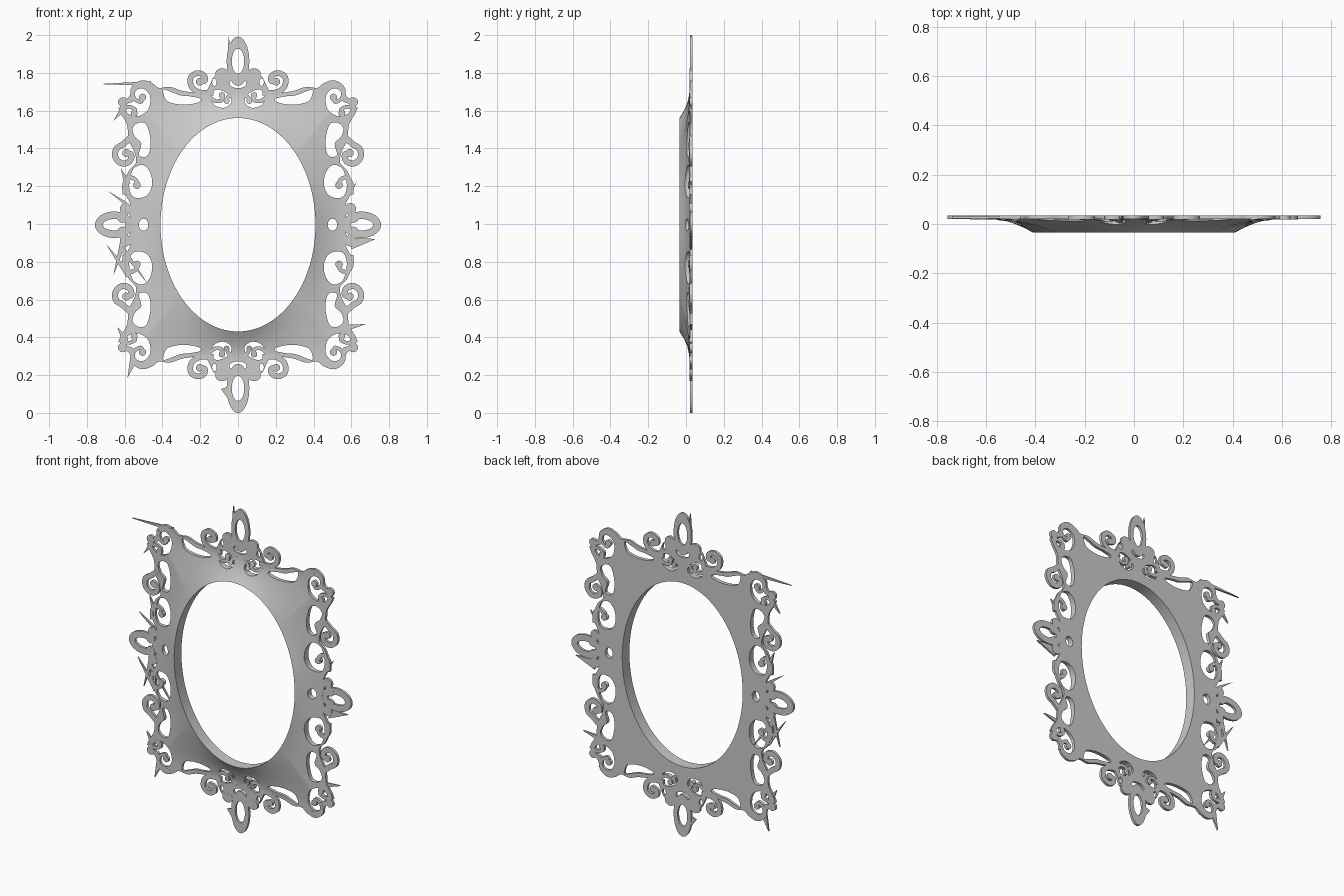
import bpy, bmesh, math
from mathutils import Vector

if "Cube" in bpy.data.objects:
    bpy.data.objects.remove(bpy.data.objects["Cube"], do_unlink=True)

CZ = 0.996                 # height of the frame centre
BACK, RIM, LIP = 0.035, 0.02, -0.035
EA, EB = 0.41, 0.565       # opening radii
RA, RB = 0.58, 0.71        # where the cove meets the flat rim

grey = bpy.data.materials.new("warm_grey")
grey.use_nodes = True
grey.diffuse_color = (0.6, 0.6, 0.6, 1)
grey.node_tree.nodes["Principled BSDF"].inputs["Base Color"].default_value = (0.6, 0.6, 0.6, 1)


def front(u, v):
    """Depth of the front surface: a cove rising from rim to opening."""
    r = max(math.hypot(u, v), 1e-6)
    c, s = abs(u) / r, abs(v) / r
    inner = 1 / math.hypot(c / EA, s / EB)
    outer = min(RA / max(c, 1e-6), RB / max(s, 1e-6))
    t = min(max((r - inner) / (outer - inner), 0), 1)
    return LIP + (RIM - LIP) * (1 - (1 - t) ** 1.8)


def smooth(pts, closed, n=5):
    """Catmull-Rom curve through 2D points."""
    p = [Vector(q) for q in pts]
    p = [p[-1]] + p + p[:2] if closed else [p[0]] + p + [p[-1]]
    out = []
    for a, b, c, d in zip(p, p[1:], p[2:], p[3:]):
        for i in range(n):
            t = i / n
            out.append(0.5 * (2 * b + (c - a) * t + (2 * a - 5 * b + 4 * c - d) * t * t
                              + (3 * b - a - 3 * c + d) * t ** 3))
    return out if closed else out + [p[-1]]


def ellipse(u, v, a, b, n=24):
    return [Vector((u + a * math.cos(i * math.tau / n), v + b * math.sin(i * math.tau / n)))
            for i in range(n)]


def loft(bm, rings, wrap_rings):
    """Skin rings of 3D points; cap the ends when they do not wrap."""
    vs = [[bm.verts.new(p) for p in ring] for ring in rings]
    pairs = list(zip(vs, vs[1:])) + ([(vs[-1], vs[0])] if wrap_rings else [])
    for a, b in pairs:
        for i in range(len(a)):
            j = (i + 1) % len(a)
            bm.faces.new((a[i], a[j], b[j], b[i]))
    if not wrap_rings:
        bm.faces.new(vs[0])
        bm.faces.new(vs[-1])


def plate(bm, outline, y0=None, y1=BACK):
    loft(bm, [[(p.x, front(*p) - 0.001 if y0 is None else y0, p.y) for p in outline],
              [(p.x, y1, p.y) for p in outline]], False)


def ring(bm, u, v, a, b, ha, hb):
    out, inn = ellipse(u, v, a, b, 40), ellipse(u, v, ha, hb, 40)
    loft(bm, [[(p.x, y, p.y) for p in loop]
              for loop, y in ((out, BACK), (out, RIM), (inn, RIM), (inn, BACK))], True)


def scroll(bm, pts, width, ball):
    """Flat ribbon along a curve, with a round end."""
    path = smooth(pts, False)
    sections = []
    for i, p in enumerate(path):
        d = (path[min(i + 1, len(path) - 1)] - path[max(i - 1, 0)]).normalized()
        n = Vector((-d.y, d.x)) * width / 2
        l, r = p + n, p - n
        yf = front(*p) - 0.001
        sections.append([(l.x, yf, l.y), (r.x, yf, r.y), (r.x, BACK, r.y), (l.x, BACK, l.y)])
    loft(bm, sections, False)
    plate(bm, ellipse(*pts[-1], ball, ball, 16))


def finish(name, bm, mirror=False):
    bmesh.ops.recalc_face_normals(bm, faces=bm.faces)
    me = bpy.data.meshes.new(name)
    bm.to_mesh(me)
    bm.free()
    me.materials.append(grey)
    ob = bpy.data.objects.new(name, me)
    ob.location.z = CZ
    bpy.context.collection.objects.link(ob)
    bpy.ops.object.select_all(action='DESELECT')
    bpy.context.view_layer.objects.active = ob
    ob.select_set(True)
    if mirror:
        m = ob.modifiers.new("mirror", 'MIRROR')
        m.use_axis = (True, False, True)
        m.use_mirror_merge = False
        bpy.ops.object.modifier_apply(modifier=m.name)
    return ob


def shade(ob):
    bpy.ops.object.select_all(action='DESELECT')
    bpy.context.view_layer.objects.active = ob
    ob.select_set(True)
    bpy.ops.object.shade_smooth_by_angle(angle=math.radians(35))


# Frame body: wavy outline lofted to the oval opening
quarter = [(.56, 0), (.575, .06), (.57, .11), (.6, .17), (.6, .23), (.575, .29), (.54, .33),
           (.55, .39), (.58, .45), (.585, .52), (.6, .555), (.625, .6), (.615, .65), (.575, .68),
           (.56, .735), (.51, .765), (.455, .75), (.42, .725), (.36, .73), (.3, .71), (.24, .7),
           (.18, .69), (.15, .74), (.12, .79), (.06, .8), (0, .785)]
half = quarter + [(-u, v) for u, v in quarter[-2::-1]]
outline = smooth(half + [(u, -v) for u, v in half[-2:0:-1]], True, 4)
oval = []
for p in outline:
    a = math.atan2(p.y / EB, p.x / EA)
    oval.append(Vector((EA * math.cos(a), EB * math.sin(a))))
rings = [[(p.x, BACK, p.y) for p in oval]]
for s in (0, .06, .13, .2, .3, .4, .5, .6, .7, .8, .9, 1):
    mid = [a.lerp(b, s) for a, b in zip(oval, outline)]
    rings.append([(p.x, front(*p), p.y) for p in mid])
rings.append([(p.x, BACK, p.y) for p in outline])
bm = bmesh.new()
loft(bm, rings, True)
body = finish("frame_body", bm)

# Pierced holes: leaves, kidneys and corner openings, then those on the axes
holes = [
    [(.395, .714), (.38, .66), (.33, .64), (.265, .637), (.205, .65), (.2, .668), (.255, .68),
     (.305, .685), (.35, .702)],
    [(.527, .54), (.485, .53), (.464, .455), (.468, .39), (.49, .36), (.525, .37), (.512, .43),
     (.545, .465), (.558, .51)],
    [(.55, .3), (.5, .315), (.462, .27), (.457, .2), (.49, .15), (.55, .145), (.575, .19),
     (.57, .25)],
    [(.5, .72), (.465, .68), (.475, .61), (.53, .575), (.585, .59), (.595, .635), (.555, .655),
     (.54, .71)],
    [(.1, .715), (.05, .69), (.035, .65), (.07, .62), (.12, .63), (.145, .67), (.135, .705)],
]
bm = bmesh.new()
for h in holes:
    plate(bm, smooth(h, True), -0.1, 0.1)
plate(bm, ellipse(.125, .755, .012, .02, 12), -0.1, 0.1)
cutters = [finish("hole_cutter", bm, True)]
bm = bmesh.new()
for s in (1, -1):
    plate(bm, ellipse(0, s * .748, .045, .025), -0.1, 0.1)
    plate(bm, ellipse(s * .5, 0, .025, .032), -0.1, 0.1)
cutters.append(finish("axis_hole_cutter", bm))
for c in cutters:
    bpy.context.view_layer.objects.active = body
    m = body.modifiers.new("holes", 'BOOLEAN')
    m.operation, m.solver, m.object = 'DIFFERENCE', 'EXACT', c
    bpy.ops.object.modifier_apply(modifier=m.name)
    bpy.data.objects.remove(c, do_unlink=True)
shade(body)

# Scrollwork, one quarter mirrored to four
bm = bmesh.new()
scroll(bm, [(.13, .7), (.2, .7), (.245, .73), (.25, .78), (.215, .803), (.18, .79), (.176, .763),
            (.203, .757)], .03, .02)
scroll(bm, [(.57, .46), (.61, .425), (.645, .4), (.648, .355), (.615, .325), (.575, .335),
            (.565, .37), (.592, .38)], .032, .021)
scroll(bm, [(.6, .16), (.6, .22), (.57, .25), (.54, .235), (.535, .21)], .022, .02)
scroll(bm, [(.56, .72), (.55, .67), (.515, .65), (.505, .675)], .02, .019)
scroll(bm, [(.63, .61), (.58, .625), (.545, .61), (.55, .59)], .02, .018)
scroll(bm, [(.155, .68), (.12, .655), (.085, .66), (.085, .685)], .02, .017)
scroll(bm, [(.02, .7), (.05, .68), (.06, .655)], .02, .015)
for u, v, r in ((.085, .79, .045), (.12, .72, .045), (.595, .085, .03), (.61, .04, .03),
                (.49, .745, .018), (.61, .65, .025)):
    if r != .045:
        plate(bm, ellipse(u, v, r, r))
plate(bm, ellipse(.085, .8, .035, .028))
shade(finish("scrollwork", bm, True))

# Pointed oval finials
bm = bmesh.new()
for s in (1, -1):
    ring(bm, 0, s * .866, .06, .13, .033, .066)
    ring(bm, s * .655, 0, .102, .07, .06, .03)
shade(finish("finials", bm))

# Thin thorns: tip, then the two base points
thorns = [((-.74, .745), (-.46, .76), (-.46, .735)), ((-.66, .55), (-.61, .64), (-.59, .61)),
          ((-.05, 1.004), (-.055, .87), (-.035, .9)), ((-.62, .3), (-.6, .2), (-.57, .22)),
          ((-.69, .18), (-.59, .12), (-.58, .09)), ((-.7, -.1), (-.59, -.28), (-.57, -.25)),
          ((-.66, -.27), (-.62, -.07), (-.59, -.09)), ((-.48, -.31), (-.62, -.14), (-.6, -.12)),
          ((-.64, -.54), (-.58, -.6), (-.6, -.65)), ((-.585, -.81), (-.57, -.7), (-.54, -.73)),
          ((-.09, -.87), (-.03, -.85), (-.04, -.94)), ((.68, -.525), (.58, -.53), (.58, -.56)),
          ((.73, -.075), (.6, -.07), (.6, -.13)), ((.63, .23), (.58, .16), (.58, .13))]
bm = bmesh.new()
for t in thorns:
    plate(bm, [Vector(p) for p in t], RIM + .002, BACK - .002)
finish("thorns", bm)
